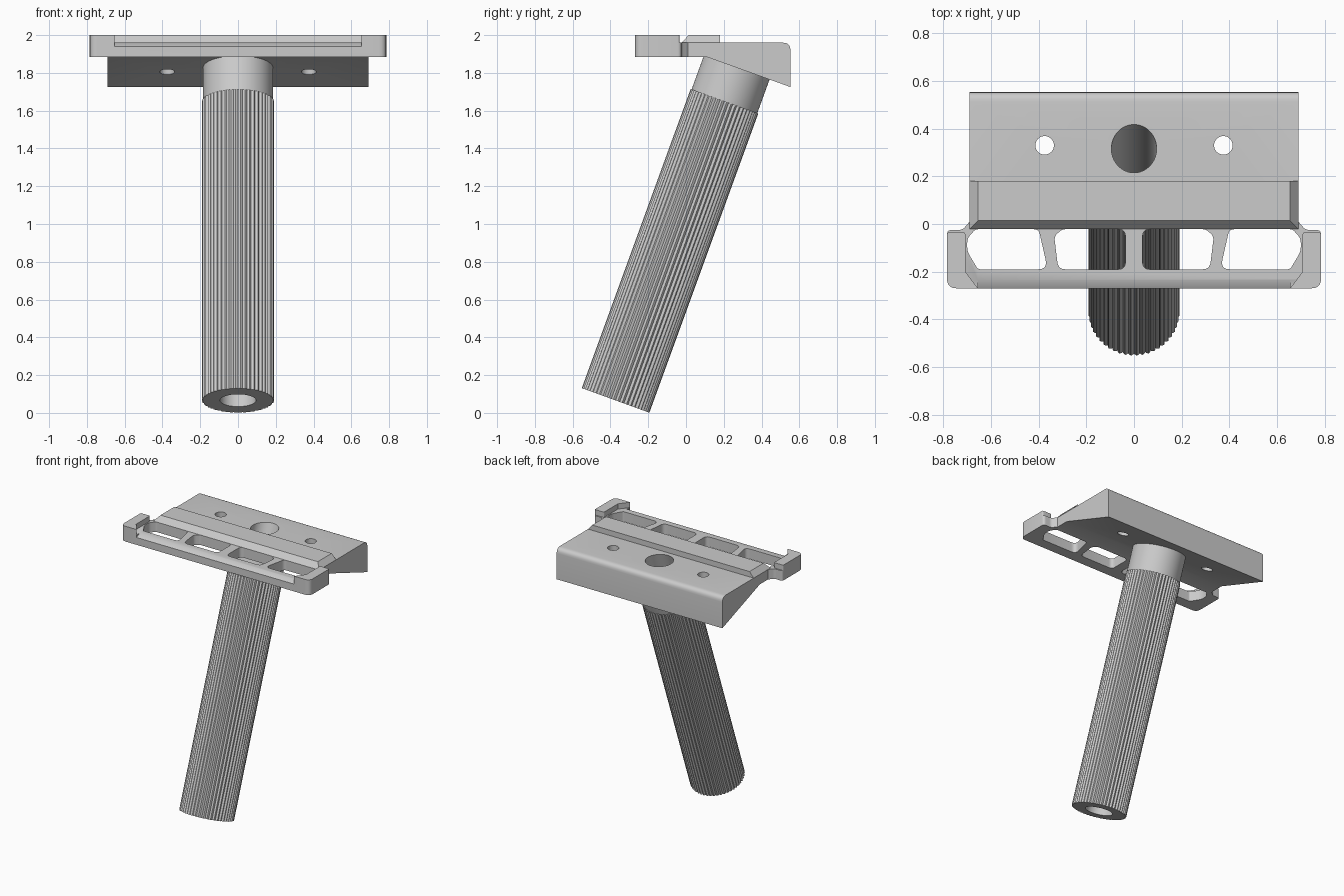
import bpy, bmesh, math
from mathutils import Matrix, Vector

cube = bpy.data.objects.get("Cube")
if cube:
    bpy.data.objects.remove(cube)

metal = bpy.data.materials.new("satin grey metal")
metal.use_nodes = True
GREY = (0.6, 0.6, 0.6, 1)
metal.diffuse_color = GREY
metal.node_tree.nodes["Principled BSDF"].inputs["Base Color"].default_value = GREY

TILT = math.radians(20)
HANDLE = Matrix.Translation((0, -0.373, 0.066)) @ Matrix.Rotation(-TILT, 4, 'X')


def finish(name, bm):
    bmesh.ops.recalc_face_normals(bm, faces=bm.faces)
    mesh = bpy.data.meshes.new(name)
    bm.to_mesh(mesh)
    bm.free()
    mesh.materials.append(metal)
    ob = bpy.data.objects.new(name, mesh)
    bpy.context.collection.objects.link(ob)
    return ob


def rounded(corners, steps=5):
    """Round each (x, y, radius) corner of an outline."""
    out = []
    for i, (x, y, r) in enumerate(corners):
        p = Vector((x, y))
        if not r:
            out.append(p)
            continue
        a = p + (Vector(corners[i - 1][:2]) - p).normalized() * r
        b = p + (Vector(corners[(i + 1) % len(corners)][:2]) - p).normalized() * r
        for k in range(steps + 1):
            t = k / steps
            out.append(a * (1 - t) ** 2 + p * 2 * t * (1 - t) + b * t * t)
    return out


def prism(name, outline, lo, hi, axis='z'):
    """Extrude an outline along z, or a (y, z) outline along x."""
    bm = bmesh.new()
    place = (lambda p, h: (p[0], p[1], h)) if axis == 'z' else (lambda p, h: (h, p[0], p[1]))
    bot = [bm.verts.new(place(p, lo)) for p in outline]
    top = [bm.verts.new(place(p, hi)) for p in outline]
    bm.faces.new(bot)
    bm.faces.new(top)
    for i in range(len(bot)):
        j = (i + 1) % len(bot)
        bm.faces.new((bot[i], bot[j], top[j], top[i]))
    return finish(name, bm)


def mirrored(corners):
    return [(-x, y, r) for x, y, r in reversed(corners)]


def circle(cx, cy, r, n=32):
    return [(cx + r * math.cos(2 * math.pi * i / n), cy + r * math.sin(2 * math.pi * i / n))
            for i in range(n)]


def cut(ob, cutters):
    bpy.context.view_layer.objects.active = ob
    for c in cutters:
        mod = ob.modifiers.new("cut", 'BOOLEAN')
        mod.operation, mod.solver, mod.object = 'DIFFERENCE', 'EXACT', c
        bpy.ops.object.modifier_apply(modifier=mod.name)
        bpy.data.objects.remove(c)


def smooth(ob, degrees=30):
    bpy.ops.object.select_all(action='DESELECT')
    ob.select_set(True)
    bpy.context.view_layer.objects.active = ob
    bpy.ops.object.shade_smooth_by_angle(angle=math.radians(degrees))


# Hollow handle: fluted grip, plain collar and bore
RIDGES = 48
FLUTE = (0.182, 0.188, 0.191, 0.188)
count = RIDGES * len(FLUTE)
bm = bmesh.new()
rings = []
for radius, z in ((None, 0), (None, 1.685), (0.185, 1.685), (0.185, 1.885),
                  (0.095, 1.885), (0.095, 0)):
    ring = []
    for i in range(count):
        a = 2 * math.pi * i / count
        r = radius or FLUTE[i % len(FLUTE)]
        ring.append(bm.verts.new((r * math.cos(a), r * math.sin(a), z)))
    rings.append(ring)
for k, ring in enumerate(rings):
    after = rings[(k + 1) % len(rings)]
    for i in range(count):
        j = (i + 1) % count
        bm.faces.new((ring[i], ring[j], after[j], after[i]))
handle = finish("handle", bm)
handle.data.transform(HANDLE)
smooth(handle)

# Wedge shaped head block with rounded back edge
block = prism("head_block", rounded([(-0.022, 1.885, 0), (0.108, 1.885, 0), (0.553, 1.725, 0),
                                     (0.553, 1.96, 0.04), (-0.022, 1.96, 0)]),
              -0.69, 0.69, 'x')
bore = prism("bore_cutter", circle(0, 0, 0.095, 64), 1.5, 2.3)
bore.data.transform(HANDLE)
cut(block, [bore] + [prism("screw_cutter", circle(s * 0.375, 0.33, 0.039), 1.5, 2.2)
                     for s in (-1, 1)])
smooth(block)

# Raised ridge with bevelled front and ends
ridge = prism("clamp_ridge", [(-0.69, -0.022), (0.69, -0.022), (0.69, 0.18), (-0.69, 0.18)],
              1.96, 2.0)
for v in ridge.data.vertices:
    if v.co.z > 1.98:
        v.co.x *= 0.655 / 0.69
        v.co.y = max(v.co.y, 0.014)

# Guard plate, flared into the block at both ends
half = [(0.785, -0.27, 0.04), (0.785, -0.025, 0.02), (0.72, -0.025, 0.015), (0.69, 0.01, 0)]
guard = prism("guard_plate", rounded(half + mirrored(half)), 1.885, 1.96)
outer = [(0.40, -0.022, 0.02), (0.362, -0.19, 0.04), (0.655, -0.19, 0.01),
         (0.7, -0.115, 0.02), (0.7, -0.06, 0.02), (0.665, -0.022, 0.01)]
inner = [(0.036, -0.022, 0.03), (0.036, -0.19, 0.03), (0.318, -0.19, 0.03),
         (0.335, -0.05, 0.02), (0.30, -0.022, 0.01)]
cutters = [prism("window_cutter", rounded(w), 1.8, 2.1)
           for shape in (outer, inner) for w in (shape, mirrored(shape))]
cutters.append(prism("bevel_cutter", [(-0.3, 1.923), (-0.3, 2.0), (-0.235, 2.0), (-0.235, 1.96)],
                     -0.655, 0.655, 'x'))
cut(guard, cutters)
smooth(guard)

# Raised corner posts
post = [(0.655, -0.27, 0), (0.785, -0.27, 0.04), (0.785, -0.035, 0.01),
        (0.708, -0.035, 0.01), (0.708, -0.2, 0)]
for name, shape in (("left_post", post), ("right_post", mirrored(post))):
    smooth(prism(name, rounded(shape), 1.955, 2.0))
